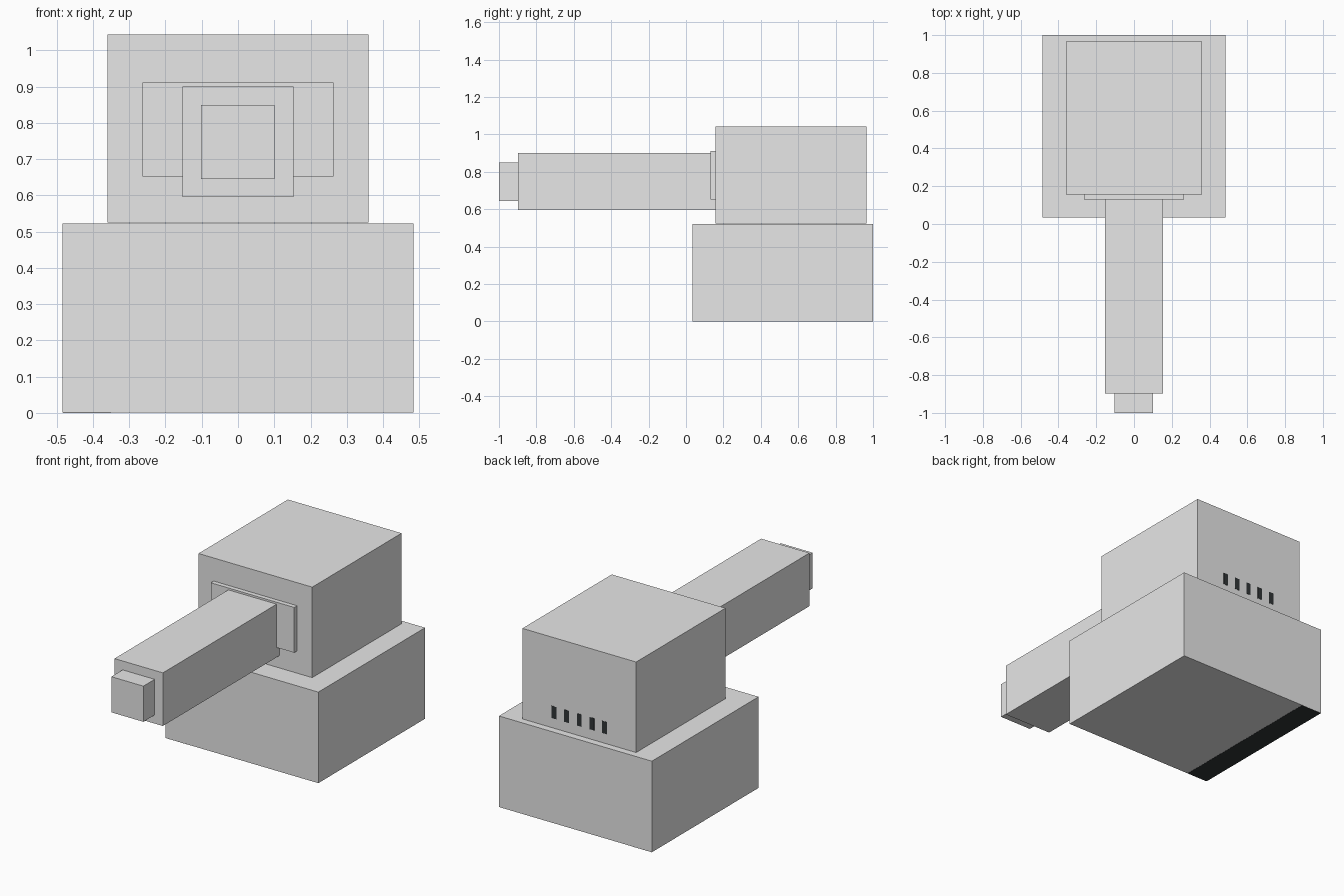
import bpy
from mathutils import Vector

# Remove the default cube
cube = bpy.data.objects.get("Cube")
if cube:
    bpy.data.objects.remove(cube, do_unlink=True)


def material(name, colour):
    """Flat colour for viewport and render."""
    mat = bpy.data.materials.new(name)
    mat.use_nodes = True
    mat.diffuse_color = colour
    mat.node_tree.nodes["Principled BSDF"].inputs["Base Color"].default_value = colour
    return mat


grey = material("light_grey", (0.8, 0.8, 0.8, 1))
dark = material("near_black", (0.03, 0.035, 0.037, 1))


def box(name, x_range, y_range, z_range, mat=grey):
    """Box spanning the given ranges."""
    low, high = (Vector(c) for c in zip(x_range, y_range, z_range))
    bpy.ops.mesh.primitive_cube_add(size=1, location=(low + high) / 2)
    part = bpy.context.object
    part.name = name
    part.scale = high - low
    bpy.ops.object.transform_apply(location=False, rotation=False, scale=True)
    part.data.materials.append(mat)


# Hull and turret
box("base", (-0.484, 0.484), (0.035, 1.0), (0.001, 0.522))
box("turret", (-0.36, 0.36), (0.157, 0.965), (0.525, 1.043))

# Gun, with its mounting plate and muzzle
box("mounting_plate", (-0.264, 0.264), (0.131, 0.2), (0.652, 0.911))
box("barrel", (-0.153, 0.153), (-0.898, 0.25), (0.596, 0.9))
box("muzzle", (-0.102, 0.101), (-1.0, -0.85), (0.645, 0.849))

# Dark vent slats across the turret back
for i in range(5):
    x = -0.16 + 0.08 * i
    box("rear_vent_slat", (x - 0.015, x + 0.015), (0.963, 0.966), (0.58, 0.65), dark)

# Dark strip under the right side of the base
box("underside_strip", (-0.483, -0.35), (0.036, 0.999), (0, 0.002), dark)
